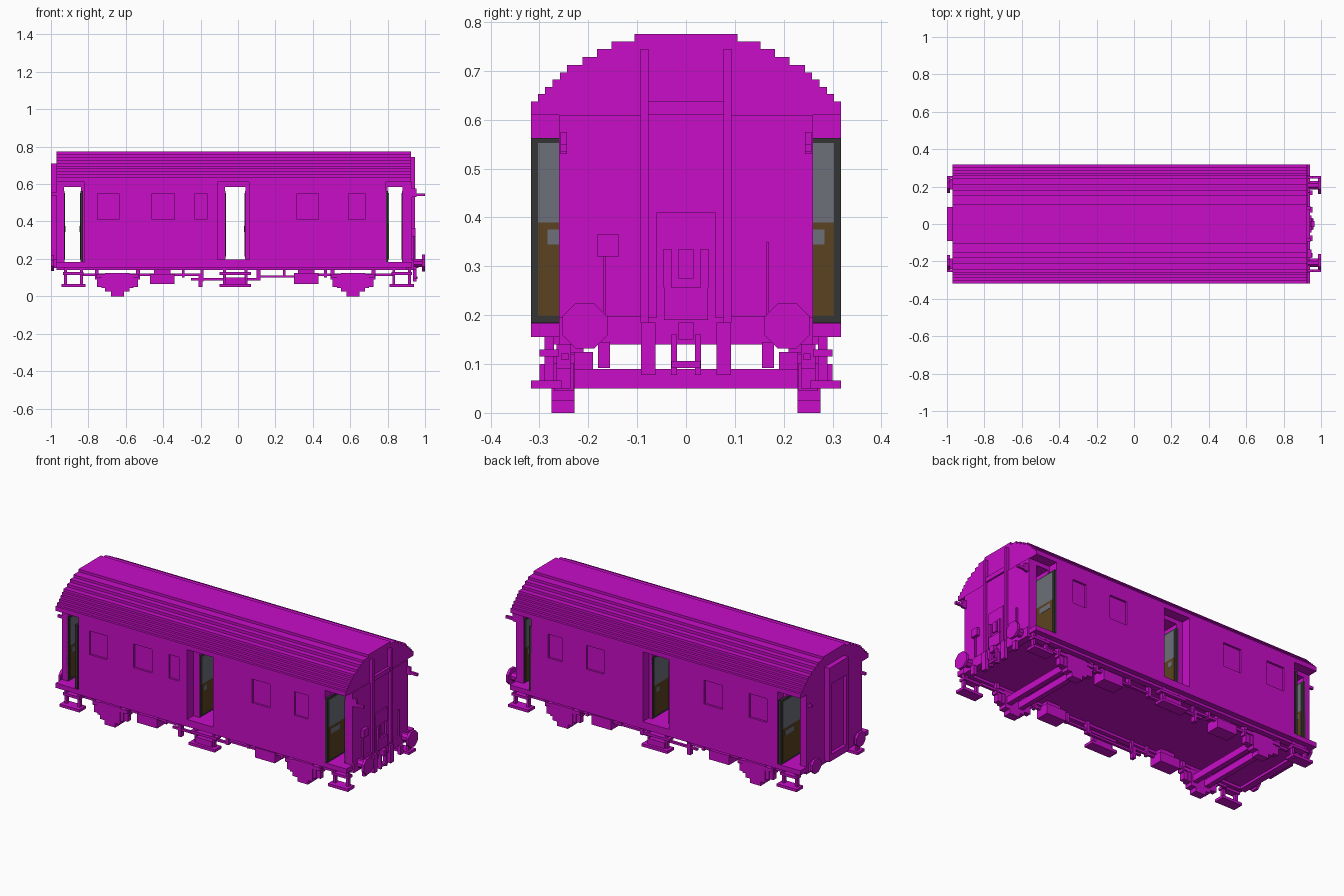
import bpy, bmesh, math
from mathutils import Vector

if "Cube" in bpy.data.objects:
    bpy.data.objects.remove(bpy.data.objects["Cube"], do_unlink=True)


def material(name, rgb):
    m = bpy.data.materials.new(name)
    m.use_nodes = True
    m.diffuse_color = (*rgb, 1)
    bsdf = m.node_tree.nodes["Principled BSDF"]
    bsdf.inputs["Base Color"].default_value = (*rgb, 1)
    bsdf.inputs["Roughness"].default_value = 0.8
    return m


MAGENTA = material("magenta", (0.58, 0.004, 0.58))
DARK = material("dark grey", (0.036, 0.036, 0.036))
SLATE = material("slate glass", (0.155, 0.16, 0.195))
BROWN = material("brown panel", (0.105, 0.055, 0.014))


def finish(name, bm, mat):
    bmesh.ops.recalc_face_normals(bm, faces=bm.faces)
    me = bpy.data.meshes.new(name)
    bm.to_mesh(me)
    bm.free()
    me.materials.append(mat)
    ob = bpy.data.objects.new(name, me)
    bpy.context.collection.objects.link(ob)
    return ob


def boxes(name, items, mat=MAGENTA, mirror=False):
    """One object from boxes (x0, x1, y0, y1, z0, z1), optionally mirrored in y."""
    bm = bmesh.new()
    items = list(items)
    if mirror:
        items += [(a, b, -d, -c, e, f) for a, b, c, d, e, f in items]
    for x0, x1, y0, y1, z0, z1 in items:
        for v in bmesh.ops.create_cube(bm, size=1)["verts"]:
            v.co = Vector(((x0 + x1) / 2 + v.co.x * (x1 - x0),
                           (y0 + y1) / 2 + v.co.y * (y1 - y0),
                           (z0 + z1) / 2 + v.co.z * (z1 - z0)))
    return finish(name, bm, mat)


W, IN = 0.317, 0.26          # outer half width, half width of the door bays
Z0, Z1 = 0.155, 0.61         # floor underside, eaves

# Stepped barrel roof
steps = [(W, .637), (.303, .652), (.288, .667), (.273, .682), (.258, .697),
         (.243, .712), (.212, .728), (.182, .745), (.152, .76), (.105, .775)]
half, z_prev = [], Z1
for y, z in steps:
    half += [(y, z_prev), (y, z)]
    z_prev = z
outline = half + [(-y, z) for y, z in reversed(half)]
bm = bmesh.new()
face = bm.faces.new([bm.verts.new((-.97, y, z)) for y, z in outline])
ext = bmesh.ops.extrude_face_region(bm, geom=[face])["geom"]
bmesh.ops.translate(bm, vec=(1.895, 0, 0), verts=[v for v in ext if isinstance(v, bmesh.types.BMVert)])
finish("roof", bm, MAGENTA)

# Side walls with recessed windows
Z_WIN = (.41, .55)
windows = [(-.75, -.635), (-.46, -.34), (.315, .43), (.59, .68)]
small_window = (-.23, -.165)


def body_section(name, x0, x1):
    body = boxes(name, [(x0, x1, -W, W, Z0, Z1)])
    cuts = [(a, b, s * W - .012, s * W + .012, *Z_WIN)
            for a, b in windows if x0 < a < x1 for s in (-1, 1)]
    if x0 < small_window[0] < x1:
        cuts.append((*small_window, -W - .012, -W + .012, *Z_WIN))
    cutter = boxes(name + "_cutter", cuts)
    cutter.hide_render = True
    mod = body.modifiers.new("windows", 'BOOLEAN')
    mod.operation, mod.solver, mod.object = 'DIFFERENCE', 'EXACT', cutter
    bpy.context.view_layer.objects.active = body
    bpy.ops.object.modifier_apply(modifier=mod.name)
    bpy.data.objects.remove(cutter, do_unlink=True)


body_section("body_section_right", -.82, -.11)
body_section("body_section_left", .06, .79)

# Door bays: floors, inset wall posts, lintels
boxes("bay_floors", [(-.97, -.82, -W, W, Z0, .183), (-.11, .06, -W, W, Z0, .198),
                     (.79, .93, -W, W, Z0, .183)])
boxes("bay_walls", [(a, b, -IN, IN, Z0, Z1) for a, b in
                    [(-.97, -.93), (-.84, -.82), (-.11, -.07), (.04, .06), (.79, .80), (.88, .93)]])
boxes("bay_lintels", [(a, b, -IN, IN, .585, Z1) for a, b in [(-.94, -.83), (-.08, .05), (.795, .89)]])


# Folded door leaves lining each passage
def leaf(name, x, d, y1, z0):
    def slab(a, b, ya, yb, za, zb):
        xs = sorted((x + d * a, x + d * b))
        return (*xs, ya, yb, za, zb)
    boxes(name + "_frame", [slab(-.012, .003, .08, y1, z0, .562)], DARK, True)
    boxes(name + "_glass", [slab(.002, .006, .09, y1 - .014, .39, .552),
                            slab(.002, .007, .20, y1 - .034, .345, .375)], SLATE, True)
    boxes(name + "_panel", [slab(.002, .006, .09, y1 - .014, z0 + .014, .39)], BROWN, True)


leaf("left_door_inner", .80, 1, W, .184)
leaf("left_door_outer", .88, -1, IN, .184)
leaf("right_door_inner", -.84, -1, W, .184)
leaf("right_door_outer", -.93, 1, IN, .184)
leaf("middle_door_a", -.07, 1, IN, .199)
leaf("middle_door_b", .04, -1, IN, .199)

# Left end: gangway posts, door panel, brackets and lamp irons
boxes("left_end_posts", [(.92, .945, .077, .093, .185, .745), (.93, .94, .165, .17, .197, .35),
                         (.93, .94, .09, .168, .192, .198), (.93, 1, .243, .257, .535, .55),
                         (.93, .955, .243, .257, .53, .575)], mirror=True)
boxes("left_end_door", [(.925, .94, -.077, .077, .61, .637), (.925, .938, -.06, .06, .185, .41),
                        (.935, .946, -.015, .015, .275, .335), (.93, .95, -.182, -.137, .32, .365)])
boxes("left_end_plates", [(.93, .95, .03, .046, .257, .335), (.93, .948, .0, .045, .19, .257)], mirror=True)

# Right end: gangway frame and brackets
boxes("right_end_frame", [(-1, -.965, .07, .09, Z0, .71)], mirror=True)
boxes("right_end_gangway", [(-1, -.965, -.08, .08, .61, .71), (-1, -.965, -.08, .08, Z0, .195),
                            (-.98, -.965, -.08, .08, .19, .62)])
boxes("right_end_irons", [(-1, -.965, .243, .257, .54, .555)], mirror=True)

# Headstocks, buffers and couplings
boxes("headstocks", [(.90, .94, -.26, .26, .14, .195), (-.97, -.93, -.26, .26, .14, .195),
                     (-.985, -.96, .185, .24, .15, .2)], mirror=True)


def buffer(name, x0, x1, r):
    bm = bmesh.new()
    for s in (-1, 1):
        out = bmesh.ops.create_cone(bm, cap_ends=True, segments=8, radius1=r, radius2=r, depth=abs(x1 - x0))
        turn = [v for v in out["verts"]]
        for v in turn:
            a = math.pi / 8
            x, y, z = v.co
            v.co = Vector(((x0 + x1) / 2 + z, s * .207 + x * math.cos(a) - y * math.sin(a),
                           .178 + x * math.sin(a) + y * math.cos(a)))
    finish(name, bm, MAGENTA)


buffer("left_buffer_heads", .985, 1, .05)
buffer("left_buffer_shafts", .93, .99, .024)
buffer("right_buffer_heads", -1, -.985, .045)
boxes("coupling_hoses", [(.935, .955, .062, .092, .078, .185), (.935, .955, .155, .18, .092, .145),
                         (.935, .955, .018, .031, .078, .16)], mirror=True)
boxes("coupling_hook", [(.935, .96, -.03, .03, .092, .106), (.935, .965, -.015, .015, .15, .185)])

# Running gear: stepped axle guards and cross beams
for side, c in (("left", .615), ("right", -.645)):
    boxes(side + "_axle_guard", [(c - .115, c + .115, .228, .275, .1, .12),
                                 (c - .11, c - .085, .235, .265, .05, .1),
                                 (c + .085, c + .11, .235, .265, .05, .1),
                                 (c - .085, c + .085, .23, .27, .045, .1),
                                 (c - .065, c + .065, .228, .275, .025, .125),
                                 (c - .035, c + .035, .228, .275, 0, .03),
                                 (c - .12, c - .1, .235, .265, .09, Z0),
                                 (c + .1, c + .12, .235, .265, .09, Z0)], mirror=True)
    boxes(side + "_cross_beams", [(c - .055, c - .025, -.235, .235, .05, .09),
                                  (c + .025, c + .055, -.235, .235, .05, .09)])

# Footboards below the doors
for side, x in (("left", .875), ("right", -.88)):
    boxes(side + "_steps", [(x - .065, x + .065, .255, W, .05, .066),
                            (x - .055, x + .055, .26, .3, .115, .13),
                            (x - .05, x - .035, .27, .29, .06, .16),
                            (x + .035, x + .05, .27, .29, .06, .16)], mirror=True)
boxes("middle_steps", [(-.1, .07, .255, W, .05, .066), (-.07, .04, .26, .3, .06, .1),
                       (-.08, -.065, .27, .29, .06, .16), (.035, .05, .27, .29, .06, .16),
                       (-.1, .07, .26, .3, .115, .13)], mirror=True)

# Underfloor boxes, brake rods and hangers
boxes("equipment_boxes", [(-.47, -.34, .19, .27, .065, .12), (-.45, -.36, .21, .25, .12, .16),
                          (.30, .43, .19, .27, .065, .125), (.32, .41, .21, .25, .12, .16)], mirror=True)
boxes("brake_rods", [(-.83, -.2, .24, .255, .108, .122), (-.25, .12, .24, .255, .085, .097),
                     (.1, .33, .24, .255, .1, .112), (.43, .83, .24, .255, .108, .122)], mirror=True)
boxes("rod_hangers", [(-.21, -.19, .235, .26, .05, .12), (-.3, -.285, .235, .26, .1, .16),
                      (-.2, -.185, .24, .255, .08, .16), (.1, .12, .235, .26, .085, .16),
                      (.24, .255, .235, .26, .1, .16), (.46, .475, .235, .26, .1, .16)], mirror=True)
boxes("sole_bars", [(-.93, .9, .25, .285, .14, .16)], mirror=True)
